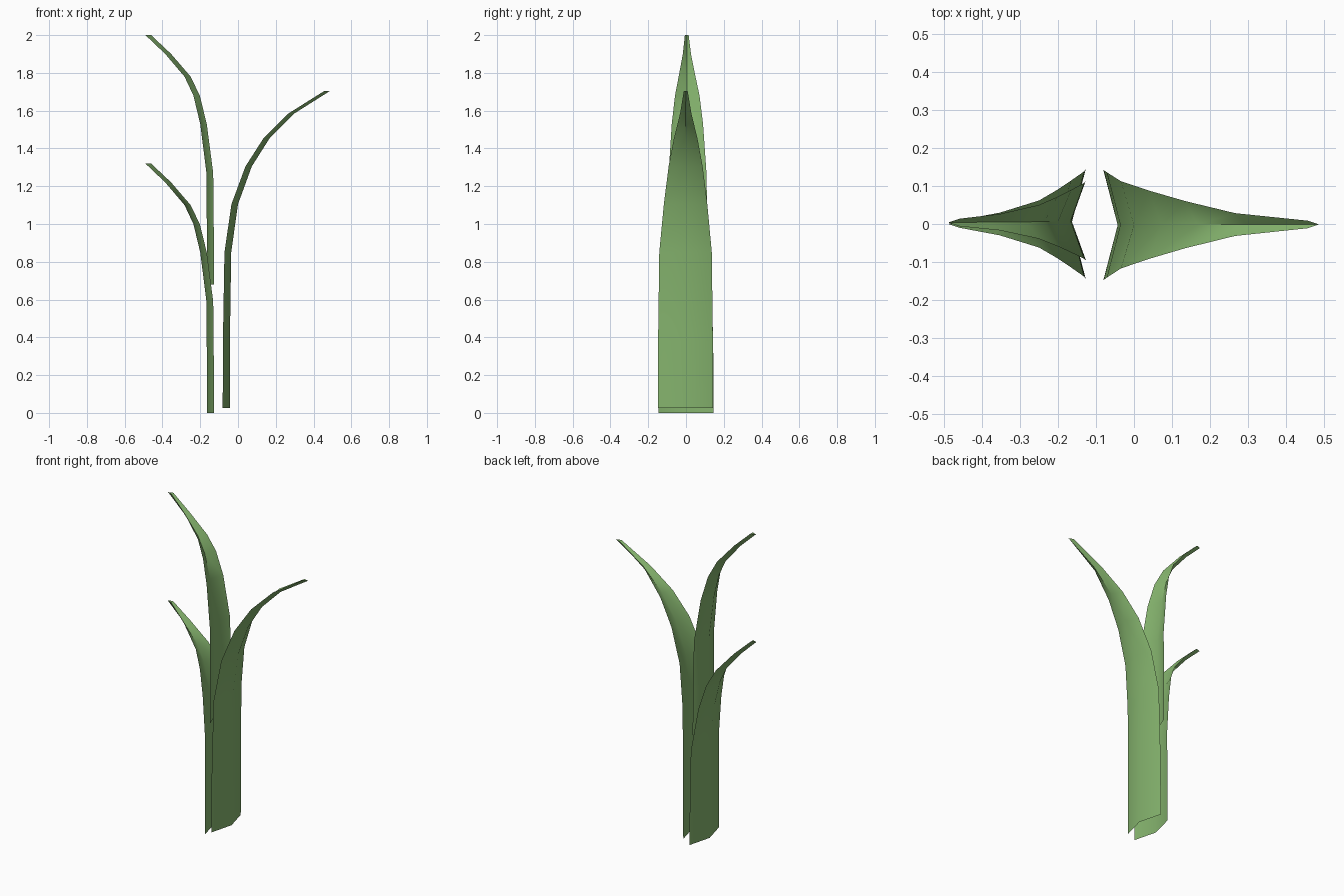
import bpy
import bmesh
import math

default_cube = bpy.data.objects.get("Cube")
if default_cube:
    bpy.data.objects.remove(default_cube, do_unlink=True)

# One leaf green for everything
green = bpy.data.materials.new("leaf green")
colour = (0.235, 0.455, 0.155, 1.0)
green.diffuse_color = colour
green.use_nodes = True
green.node_tree.nodes["Principled BSDF"].inputs["Base Color"].default_value = colour

# Half widths from the base of a blade to its tip
WIDTHS = (0.146, 0.145, 0.139, 0.115, 0.09, 0.062, 0.03, 0.01)


def make_blade(name, keel, side, width_scale=1.0, lift=0.0, shift=0.0):
    """Folded leaf: a keel line with two edges set back towards the stem."""
    bm = bmesh.new()
    rows = []
    last = len(keel) - 1
    for i, ((x, z), width) in enumerate(zip(keel, WIDTHS)):
        fold = 0.038 - 0.008 * i / last
        half = max(width * width_scale, 0.01)
        y = shift * (1 - 0.6 * i / last)
        edge_x = x - side * fold
        rows.append([bm.verts.new(p) for p in (
            (edge_x, y - half, z + lift),
            (x, y, z + lift),
            (edge_x, y + half, z + lift))])
    for low, high in zip(rows, rows[1:]):
        for j in range(2):
            loop = (low[j], low[j + 1], high[j + 1], high[j])
            bm.faces.new(loop if side > 0 else loop[::-1])
    mesh = bpy.data.meshes.new(name)
    bm.to_mesh(mesh)
    bm.free()
    mesh.materials.append(green)
    blade = bpy.data.objects.new(name, mesh)
    bpy.context.collection.objects.link(blade)
    bpy.ops.object.select_all(action="DESELECT")
    blade.select_set(True)
    bpy.context.view_layer.objects.active = blade
    bpy.ops.object.shade_smooth_by_angle(angle=math.radians(45))
    return blade


# Keel paths as (x, z)
right_keel = [(-0.165, 0), (-0.165, 0.28), (-0.167, 0.59), (-0.2, 0.85),
              (-0.236, 1.0), (-0.283, 1.1), (-0.385, 1.22), (-0.49, 1.32)]
left_keel = [(-0.043, 0.025), (-0.043, 0.38), (-0.036, 0.85), (0.0, 1.105),
             (0.073, 1.305), (0.168, 1.455), (0.298, 1.585), (0.488, 1.705)]

# Blades
make_blade("short_right_leaf", right_keel, -1)
make_blade("tall_right_leaf", right_keel, -1, width_scale=0.72, lift=0.68, shift=0.01)
make_blade("left_leaf", left_keel, 1, shift=-0.003)
